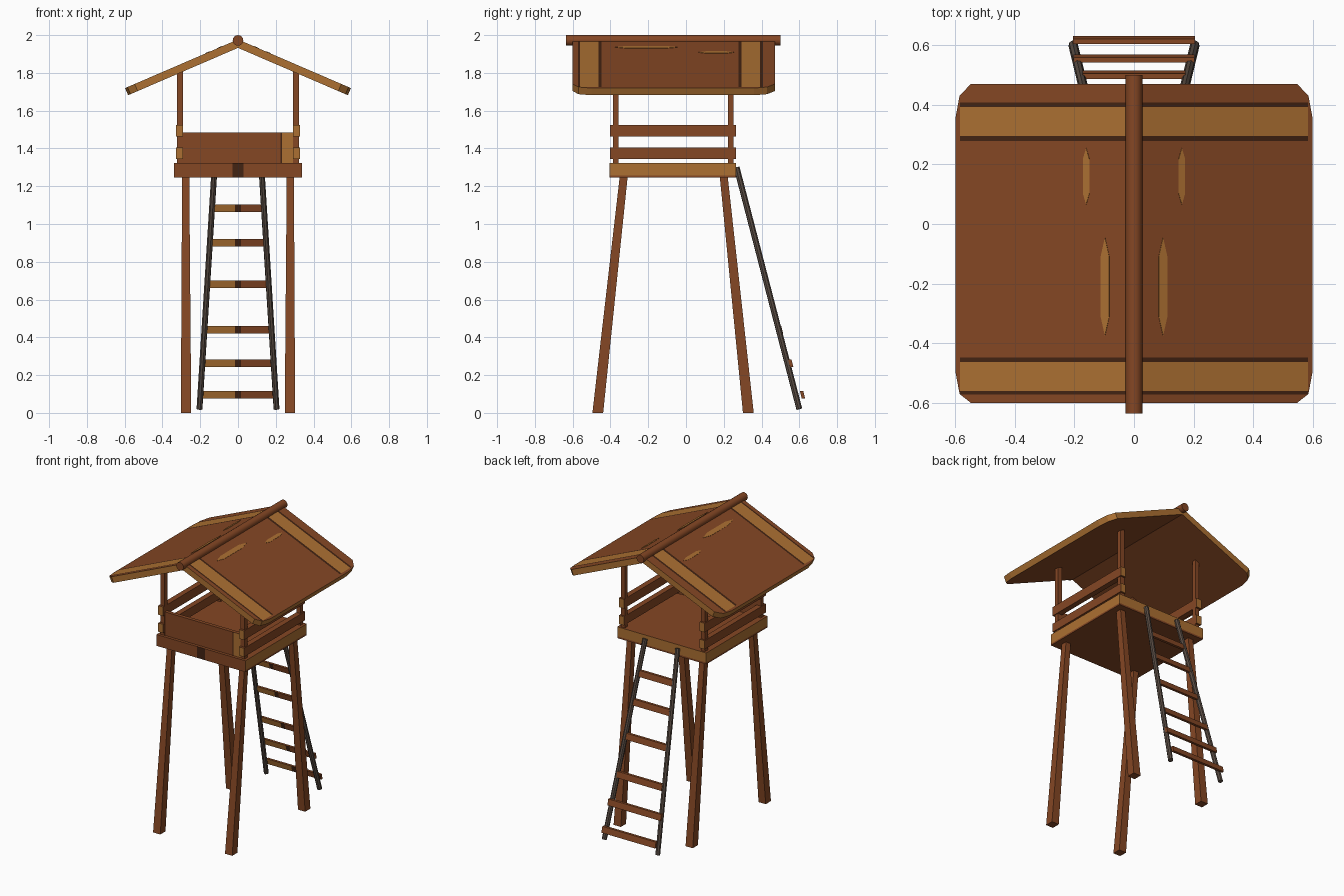
import bpy, bmesh, math
from mathutils import Vector, Matrix

if "Cube" in bpy.data.objects:
    bpy.data.objects.remove(bpy.data.objects["Cube"])


def material(name, r, g, b):
    m = bpy.data.materials.new(name)
    lin = [((c / 255 + 0.055) / 1.055) ** 2.4 for c in (r, g, b)]
    m.diffuse_color = (*lin, 1)
    m.use_nodes = True
    m.node_tree.nodes["Principled BSDF"].inputs["Base Color"].default_value = m.diffuse_color
    return m


MATS = [material("brown wood", 133, 71, 36), material("tan wood", 172, 112, 50),
        material("dark worn wood", 66, 35, 18), material("grey pole", 90, 77, 68)]
BROWN, TAN, DARK, GREY = range(4)


def finish(name, bm, rule=None, colour=BROWN, cuts=(), mirror=False, smooth=False, matrix=None):
    """Cut the mesh, colour its faces by a rule, and make the object."""
    for axis, at in cuts:
        no = Vector((0, 0, 0))
        no[axis] = 1
        bmesh.ops.bisect_plane(bm, geom=bm.verts[:] + bm.edges[:] + bm.faces[:],
                               plane_co=no * at, plane_no=no)
    bmesh.ops.recalc_face_normals(bm, faces=bm.faces[:])
    bm.normal_update()
    for f in bm.faces:
        f.material_index = rule(f.calc_center_median(), f.normal) if rule else colour
        f.smooth = smooth
    if matrix:
        bm.transform(matrix)
    me = bpy.data.meshes.new(name)
    bm.to_mesh(me)
    bm.free()
    if smooth:
        me.set_sharp_from_angle(angle=math.radians(50))
    for m in MATS:
        me.materials.append(m)
    ob = bpy.data.objects.new(name, me)
    bpy.context.collection.objects.link(ob)
    if mirror:
        mod = ob.modifiers.new("mirror", 'MIRROR')
        mod.use_mirror_merge = False
    return ob


def prism(points, depth):
    """Solid from an outline in the xy plane, reaching down by depth."""
    bm = bmesh.new()
    f = bm.faces.new([bm.verts.new(p) for p in points])
    ext = bmesh.ops.extrude_face_region(bm, geom=[f], use_keep_orig=True)
    bmesh.ops.translate(bm, vec=(0, 0, -depth),
                        verts=[v for v in ext["geom"] if isinstance(v, bmesh.types.BMVert)])
    return bm


def beam(low, low_size, high, high_size):
    """Four-sided beam between two level rectangles (centre, (x, y) size)."""
    bm = bmesh.new()
    bmesh.ops.create_cube(bm, size=1)
    for v in bm.verts:
        c, s = (high, high_size) if v.co.z > 0 else (low, low_size)
        v.co = (c[0] + v.co.x * s[0], c[1] + v.co.y * s[1], c[2])
    return bm


def box(x0, x1, y0, y1, z0, z1):
    cx, cy, s = (x0 + x1) / 2, (y0 + y1) / 2, (x1 - x0, y1 - y0)
    return beam((cx, cy, z0), s, (cx, cy, z1), s)


def pole(a, b, r, sides):
    a, b = Vector(a), Vector(b)
    bm = bmesh.new()
    rot = (b - a).to_track_quat('Z', 'Y').to_matrix().to_4x4()
    bmesh.ops.create_cone(bm, cap_ends=True, segments=sides, radius1=r, radius2=r,
                          depth=(b - a).length, matrix=Matrix.Translation((a + b) / 2) @ rot)
    return bm


# Splayed legs
for name, y0, y1 in (("front_leg", -0.467, -0.33), ("back_leg", 0.33, 0.20)):
    finish(name, beam((0.275, y0, 0), (0.055, 0.057), (0.277, y1, 1.25), (0.038, 0.042)), mirror=True)


# Platform: brown top, bottom and front, tan sides and back
def platform_rule(c, n):
    if n.y < -0.5:
        return DARK if abs(c.x) < 0.03 else BROWN
    if abs(n.z) > 0.5:
        return BROWN
    return BROWN if c.z < 1.257 else TAN


finish("platform", box(-0.34, 0.34, -0.405, 0.265, 1.245, 1.323), platform_rule,
       cuts=[(0, -0.03), (0, 0.03), (2, 1.257)])


# Front panel with a tan end
def panel_rule(c, n):
    if n.y > -0.5 or c.x < 0.226:
        return BROWN
    return DARK if c.x < 0.234 else TAN


finish("front_panel", box(-0.30, 0.30, -0.385, -0.36, 1.323, 1.485), panel_rule,
       cuts=[(0, 0.226), (0, 0.234)])

# Roof posts and side rails
for name, y in (("front_post", -0.372), ("back_post", 0.237)):
    finish(name, box(0.29, 0.322, y - 0.015, y + 0.015, 1.32, 1.815), mirror=True)
for name, z0, z1 in (("lower_side_rail", 1.345, 1.405), ("upper_side_rail", 1.462, 1.525)):
    finish(name, box(0.29, 0.328, -0.403, 0.265, z0, z1),
           lambda c, n: TAN if abs(n.y) > 0.5 else BROWN, mirror=True)

# Roof slope, laid flat (x runs down the slope), then tilted and mirrored
SLOPE = math.radians(23.3)
TILT = Matrix.Translation((0, 0, 1.977)) @ Matrix.Rotation(SLOPE, 4, 'Y')
COS = math.cos(SLOPE)
outline = [(0, -0.60), (0.547, -0.60), (0.585, -0.57), (0.598, -0.50),
           (0.598, 0.36), (0.585, 0.43), (0.547, 0.47), (0, 0.47)]


def roof_rule(c, n):
    if abs(n.z) < 0.5:
        return TAN
    if n.z > 0 and c.x < 0.63:
        if 0.295 < c.y < 0.393 or -0.56 < c.y < -0.463:
            return TAN
        if 0.278 < c.y < 0.408 or -0.572 < c.y < -0.448:
            return DARK
    return BROWN


finish("roof_panel", prism([(x / COS, y, 0) for x, y in outline], 0.041), roof_rule,
       cuts=[(1, y) for y in (-0.572, -0.56, -0.463, -0.448, 0.278, 0.295, 0.393, 0.408)] + [(0, 0.635)],
       mirror=True, matrix=TILT)

# Worn streaks on the roof
for i, (x, y, half, w) in enumerate(((0.16, 0.16, 0.095, 0.012), (0.097, -0.21, 0.165, 0.016))):
    u, k = x / COS, half * 0.6
    pts = [(u, y - half), (u + w, y - k), (u + w, y + k), (u, y + half), (u - w, y + k), (u - w, y - k)]
    finish(f"roof_streak_{i + 1}", prism([(a, b, 0.002) for a, b in pts], 0.004),
           colour=TAN, mirror=True, matrix=TILT)

# Ridge pole
finish("ridge_pole", pole((0, -0.635, 1.972), (0, 0.50, 1.972), 0.028, 16), smooth=True)

# Ladder rails
finish("ladder_rail", pole((0.204, 0.60, 0.02), (0.124, 0.268, 1.30), 0.016, 8),
       colour=GREY, mirror=True)


# Ladder rungs: the side facing the tower is part tan, part worn
def rung_rule(c, n):
    if n.y > -0.5 or c.x > 0.015:
        return BROWN
    return DARK if c.x > -0.015 else TAN


rungs = ((0.096, 0.617, 0.205), (0.262, 0.555, 0.203), (0.44, 0.500, 0.172),
         (0.682, 0.430, 0.155), (0.90, 0.372, 0.142), (1.083, 0.325, 0.13))
for i, (z, y, hx) in enumerate(rungs):
    size = (2 * hx, 0.018)
    finish(f"ladder_rung_{i + 1}", beam((0, y + 0.005, z - 0.02), size, (0, y - 0.005, z + 0.02), size),
           rung_rule, cuts=[(0, -0.015), (0, 0.015)])
